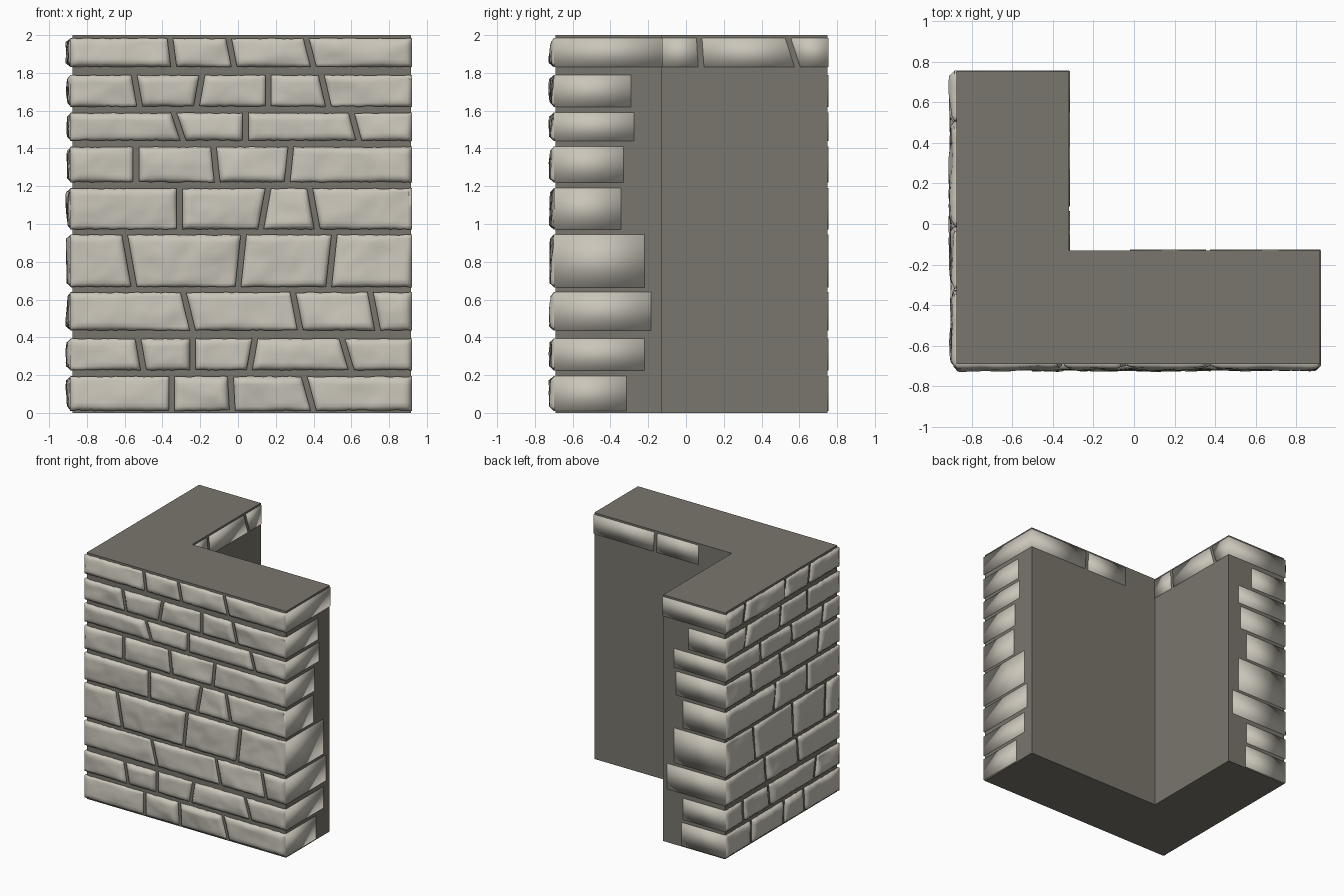
import bpy
import bmesh
import random
from mathutils import Vector, noise

random.seed(7)
default = bpy.data.objects.get("Cube")
if default:
    bpy.data.objects.remove(default)


def material(name, colour):
    mat = bpy.data.materials.new(name)
    mat.use_nodes = True
    mat.diffuse_color = colour
    mat.node_tree.nodes["Principled BSDF"].inputs["Base Color"].default_value = colour
    return mat


STONE = material("pale stone", (0.59, 0.56, 0.49, 1))
MORTAR = material("grey mortar", (0.19, 0.18, 0.15, 1))

UP = Vector((0, 0, 1))
FRONT, LEFT = Vector((0, -1, 0)), Vector((-1, 0, 0))
BACK, RIGHT = -FRONT, -LEFT
GAP = 0.015    # half a mortar joint
RIM = 0.01     # how far a stone's edge stands out of the mortar

# Height range of each course, bottom to top
COURSES = [(0.01, 0.195), (0.225, 0.395), (0.435, 0.64), (0.665, 0.945),
           (0.97, 1.19), (1.22, 1.41), (1.44, 1.59), (1.62, 1.79), (1.83, 1.985)]

# Upright joints in each course: position at the bottom and lean to the top
FRONT_JOINTS = [
    [(-.35, 0), (-.03, -.01), (.4, -.05)],
    [(-.5, -.03), (-.24, 0), (.06, .03), (.6, -.05)],
    [(-.24, -.05), (.33, -.04), (.74, -.04)],
    [(-.55, -.05), (0, .03), (.48, .03)],
    [(-.31, 0), (.12, .04), (.42, -.04)],
    [(-.54, 0), (-.11, -.02), (.26, .02)],
    [(-.29, -.05), (.04, 0), (.64, -.04)],
    [(-.52, -.03), (-.22, .03), (.16, 0), (.48, -.04)],
    [(-.34, -.02), (-.02, -.03), (.4, -.04)],
]
LEFT_JOINTS = [(-.4, 0, .3), (-.5, -.2, .4), (-.2, .2), (-.4, .1, .5), (-.1, .3),
               (-.4, 0, .4), (-.3, .1, .5), (-.5, -.1, .3), (-.5, 0, .3)]

# Where each course's corner stone stops on the two wall ends
RIGHT_END = [-.315, -.22, -.185, -.22, -.345, -.33, -.275, -.29, -.13]
BACK_END = [.49, .5, .36, .42, .5, .44, .42, .55, .32]


def chiselled_height():
    """Return a random hewn surface: the lowest of a few tilted planes plus noise."""
    planes = [(random.uniform(.024, .04), random.uniform(-.025, .025),
               random.uniform(-.025, .025)) for _ in range(4)]
    seed = Vector((random.random(), random.random(), random.random())) * 50

    def height(u, v, point):
        facet = min(a + b * (u - .5) + c * (v - .5) for a, b, c in planes)
        return facet + .009 * noise.noise(point * 6 + seed) + .004 * noise.noise(point * 16 + seed)
    return height


def add_stone(bm, normal, distance, bottom, top, z_range, rough=True):
    """Add one stone; bottom and top are its extents along the wall."""
    along = UP.cross(normal)
    z0, z1 = z_range
    cols = max(6, round((bottom[1] - bottom[0]) / .022)) if rough else 1
    rows = max(6, round((z1 - z0) / .022)) if rough else 1
    height = chiselled_height() if rough else None
    grid = []
    for j in range(rows + 1):
        v = j / rows
        start = bottom[0] + (top[0] - bottom[0]) * v
        end = bottom[1] + (top[1] - bottom[1]) * v
        line = []
        for i in range(cols + 1):
            u = i / cols
            point = along * (start + (end - start) * u) + UP * (z0 + (z1 - z0) * v)
            out = .005
            if rough:
                edge = min(u * (end - start), (1 - u) * (end - start),
                           v * (z1 - z0), (1 - v) * (z1 - z0))
                ramp = min(edge / .025, 1)
                out = RIM + (height(u, v, point) - RIM) * ramp ** .6
                if j in (0, rows):
                    point += UP * random.uniform(0, .005) * (1 if j == 0 else -1)
            line.append(bm.verts.new(point + normal * (distance + out)))
        grid.append(line)
    for j in range(rows):
        for i in range(cols):
            bm.faces.new((grid[j][i], grid[j][i + 1], grid[j + 1][i + 1], grid[j + 1][i]))
    # Sides running back into the mortar
    rim = (grid[0][:-1] + [line[-1] for line in grid[:-1]]
           + grid[-1][:0:-1] + [line[0] for line in grid[:0:-1]])
    sunk = [bm.verts.new(vert.co - normal * (normal.dot(vert.co) - distance + .01)) for vert in rim]
    for k in range(len(rim)):
        n = (k + 1) % len(rim)
        bm.faces.new((rim[n], rim[k], sunk[k], sunk[n]))


def add_course(bm, normal, distance, start, end, joints, z_range, rough=True):
    """Fill one course with stones between leaning joints."""
    edges = [(start - GAP, 0)] + list(joints) + [(end + GAP, 0)]
    for (a, lean_a), (b, lean_b) in zip(edges, edges[1:]):
        add_stone(bm, normal, distance, (a + GAP, b - GAP),
                  (a + lean_a + GAP, b + lean_b - GAP), z_range, rough)


def finish(name, bm, mat, smooth):
    mesh = bpy.data.meshes.new(name)
    bm.to_mesh(mesh)
    bm.free()
    mesh.materials.append(mat)
    for poly in mesh.polygons:
        poly.use_smooth = smooth
    obj = bpy.data.objects.new(name, mesh)
    bpy.context.collection.objects.link(obj)
    return obj


# Mortar core: an L-shaped plan extruded upward
bm = bmesh.new()
plan = [(-.875, -.69), (.915, -.69), (.915, -.13), (-.32, -.13), (-.32, .75), (-.875, .75)]
base = bm.faces.new([bm.verts.new((x, y, 0)) for x, y in plan])
raised = bmesh.ops.extrude_face_region(bm, geom=[base])["geom"]
bmesh.ops.translate(bm, vec=UP * 2, verts=[g for g in raised if isinstance(g, bmesh.types.BMVert)])
bmesh.ops.recalc_face_normals(bm, faces=bm.faces)
finish("mortar_core", bm, MORTAR, False)

# Rough stones of the front wall
bm = bmesh.new()
for z_range, joints in zip(COURSES, FRONT_JOINTS):
    add_course(bm, FRONT, .69, -.89, .918, joints, z_range)
finish("front_wall_stones", bm, STONE, True)

# Rough stones of the side wall
bm = bmesh.new()
for z_range, places in zip(COURSES, LEFT_JOINTS):
    joints = [(p + random.uniform(-.04, .04), random.uniform(-.04, .04)) for p in places]
    add_course(bm, LEFT, .875, -.753, .7, joints, z_range)
finish("side_wall_stones", bm, STONE, True)

# Flat sawn faces on both wall ends
bm = bmesh.new()
for z_range, right_stop, back_stop in zip(COURSES, RIGHT_END, BACK_END):
    add_course(bm, RIGHT, .915, -.7, right_stop, [], z_range, False)
    add_course(bm, BACK, .75, back_stop, .885, [], z_range, False)
finish("wall_end_stones", bm, STONE, True)

# Flat top course along the inner faces
bm = bmesh.new()
add_course(bm, RIGHT, -.32, -.13, .753, [(.08, -.01), (.59, -.05)], COURSES[-1], False)
add_course(bm, BACK, -.13, -.918, .02, [(-.37, .01)], COURSES[-1], False)
finish("inner_top_stones", bm, STONE, True)
